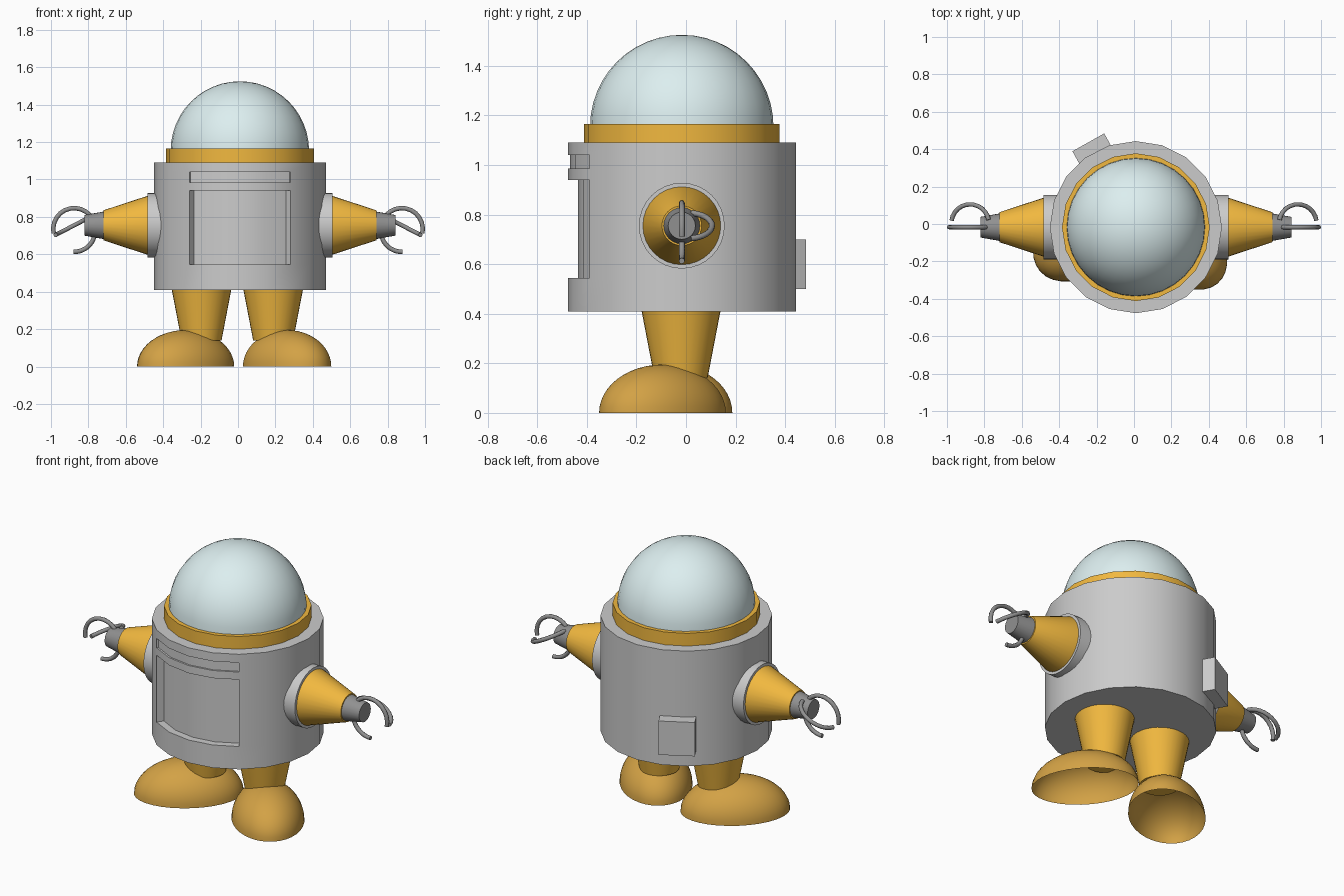
import bpy, bmesh
from math import sin, cos, pi, radians, atan2, hypot

if "Cube" in bpy.data.objects:
    bpy.data.objects.remove(bpy.data.objects["Cube"])

CX, CY = 0.01, -0.017  # body axis


def material(name, rgb):
    m = bpy.data.materials.new(name)
    m.diffuse_color = (*rgb, 1)
    m.use_nodes = True
    m.node_tree.nodes["Principled BSDF"].inputs["Base Color"].default_value = m.diffuse_color
    return m


ORANGE = material("orange", (0.88, 0.48, 0.05))
BOOT = material("dark_orange", (0.65, 0.36, 0.06))
GLASS = material("glass", (0.72, 0.86, 0.87))
DARK = material("dark_grey", (0.28, 0.28, 0.28))


def finish(obj, mat, angle=30):
    if mat:
        obj.data.materials.append(mat)
    bpy.ops.object.select_all(action='DESELECT')
    bpy.context.view_layer.objects.active = obj
    obj.select_set(True)
    bpy.ops.object.shade_smooth_by_angle(angle=radians(angle))
    return obj


def lathe(name, profile, segs, loc, mat=None, rot=(0, 0, 0), scale=(1, 1, 1), edit=None):
    """Turn a (radius, height) profile around z."""
    bm = bmesh.new()
    rings = [[bm.verts.new((r * cos(pi / 2 + 2 * pi * k / segs),
                            r * sin(pi / 2 + 2 * pi * k / segs), z))
              for k in range(segs)] for r, z in profile]
    for a, b in zip(rings, rings[1:]):
        for k in range(segs):
            n = (k + 1) % segs
            bm.faces.new((a[k], a[n], b[n], b[k]))
    bmesh.ops.remove_doubles(bm, verts=bm.verts, dist=1e-5)
    if edit:
        edit(bm)
    bmesh.ops.recalc_face_normals(bm, faces=bm.faces)
    me = bpy.data.meshes.new(name)
    bm.to_mesh(me)
    bm.free()
    obj = bpy.data.objects.new(name, me)
    bpy.context.collection.objects.link(obj)
    obj.location, obj.rotation_euler, obj.scale = loc, rot, scale
    return finish(obj, mat)


def cut_panels(bm):
    """Sink the hatch and the slot into the front of the body."""
    for z0, z1, radius in ((0.545, 0.94, 0.418), (0.985, 1.04, 0.45)):
        faces = []
        for f in bm.faces:
            c = f.calc_center_median()
            if z0 < c.z < z1 and abs(atan2(c.x, -c.y)) < radians(36) and hypot(c.x, c.y) > 0.3:
                faces.append(f)
        res = bmesh.ops.extrude_face_region(bm, geom=faces)
        for v in res["geom"]:
            if isinstance(v, bmesh.types.BMVert):
                v.co.x *= radius / 0.46
                v.co.y *= radius / 0.46
        bmesh.ops.delete(bm, geom=[f for f in faces if f.is_valid], context='FACES')


# Body, collar and dome
body_heights = (0.41, 0.545, 0.94, 0.985, 1.04, 1.09)
lathe("body", [(0, 0.41)] + [(0.46, z) for z in body_heights] + [(0, 1.09)],
      20, (CX, CY, 0), edit=cut_panels)
lathe("collar", [(0.36, 1.09), (0.395, 1.09), (0.395, 1.165), (0.36, 1.165), (0.36, 1.09)],
      20, (CX, CY, 0), ORANGE)
dome = [(0.37 * cos(t * pi / 24), 0.37 * sin(t * pi / 24)) for t in range(12)] + [(0, 0.37)]
lathe("dome", dome, 32, (CX, CY, 1.155), GLASS)

# Back box, turned to sit against the body
a = radians(29.3)
bpy.ops.mesh.primitive_cube_add(size=1, location=(CX - 0.47 * sin(a), CY + 0.47 * cos(a), 0.6),
                                rotation=(0, 0, a))
box = bpy.context.object
box.name = "back_box"
box.scale = (0.195, 0.1, 0.2)


def finger(name, points):
    cu = bpy.data.curves.new(name, 'CURVE')
    cu.dimensions = '3D'
    cu.bevel_depth = 0.012
    cu.bevel_resolution = 2
    cu.use_fill_caps = True
    sp = cu.splines.new('POLY')
    sp.points.add(len(points) - 1)
    for p, co in zip(sp.points, points):
        p.co = (*co, 1)
    obj = bpy.data.objects.new(name, cu)
    bpy.context.collection.objects.link(obj)
    bpy.ops.object.select_all(action='DESELECT')
    bpy.context.view_layer.objects.active = obj
    obj.select_set(True)
    bpy.ops.object.convert(target='MESH')
    finish(bpy.context.object, DARK, 50)


def arc(start, end, n=12):
    return [radians(start + (end - start) * i / n) for i in range(n + 1)]


for label, s in (("left", -1), ("right", 1)):
    # Arm: shoulder disc, tapered sleeve, wrist
    at, turn = (CX, CY, 0.755), (0, s * pi / 2, 0)
    lathe(label + "_shoulder", [(0, 0.40), (0.173, 0.40), (0.173, 0.495), (0, 0.495)],
          32, at, None, turn)
    lathe(label + "_arm", [(0, 0.48), (0.157, 0.48), (0.157, 0.495), (0.08, 0.73), (0, 0.73)],
          32, at, ORANGE, turn)
    lathe(label + "_wrist", [(0, 0.72), (0.075, 0.72), (0.055, 0.832), (0, 0.832)],
          24, at, DARK, turn)
    # Hooked fingers: top, bottom and side
    hx, r = 0.876, 0.112
    finger(label + "_top_finger",
           [(s * (hx + r * cos(t)), CY, 0.735 + r * sin(t)) for t in arc(170, -12)])
    finger(label + "_bottom_finger",
           [(s * (hx + r * cos(t)), CY, 0.725 + r * sin(t)) for t in arc(170, 272)])
    finger(label + "_side_finger",
           [(s * (hx + 0.1 * cos(t)), 0.005 + 0.1 * sin(t), 0.755 - 0.052 * cos(t))
            for t in arc(170, 8)])

# Legs and boots; boots are open half shells turned outwards
shell = [(cos(t * pi / 24), sin(t * pi / 24)) for t in range(12)] + [(0, 1)]
for label, leg_x, at, size, turn in (
        ("left", -0.195, (-0.28, -0.06, 0), (0.295, 0.205, 0.195), 41),
        ("right", 0.188, (0.2625, -0.095, 0), (0.29, 0.195, 0.195), -51)):
    lathe(label + "_leg", [(0, 0.14), (0.107, 0.14), (0.16, 0.415), (0, 0.415)],
          32, (leg_x, -0.02, 0), ORANGE)
    lathe(label + "_boot", shell, 32, at, BOOT, (0, 0, radians(turn)), size)
